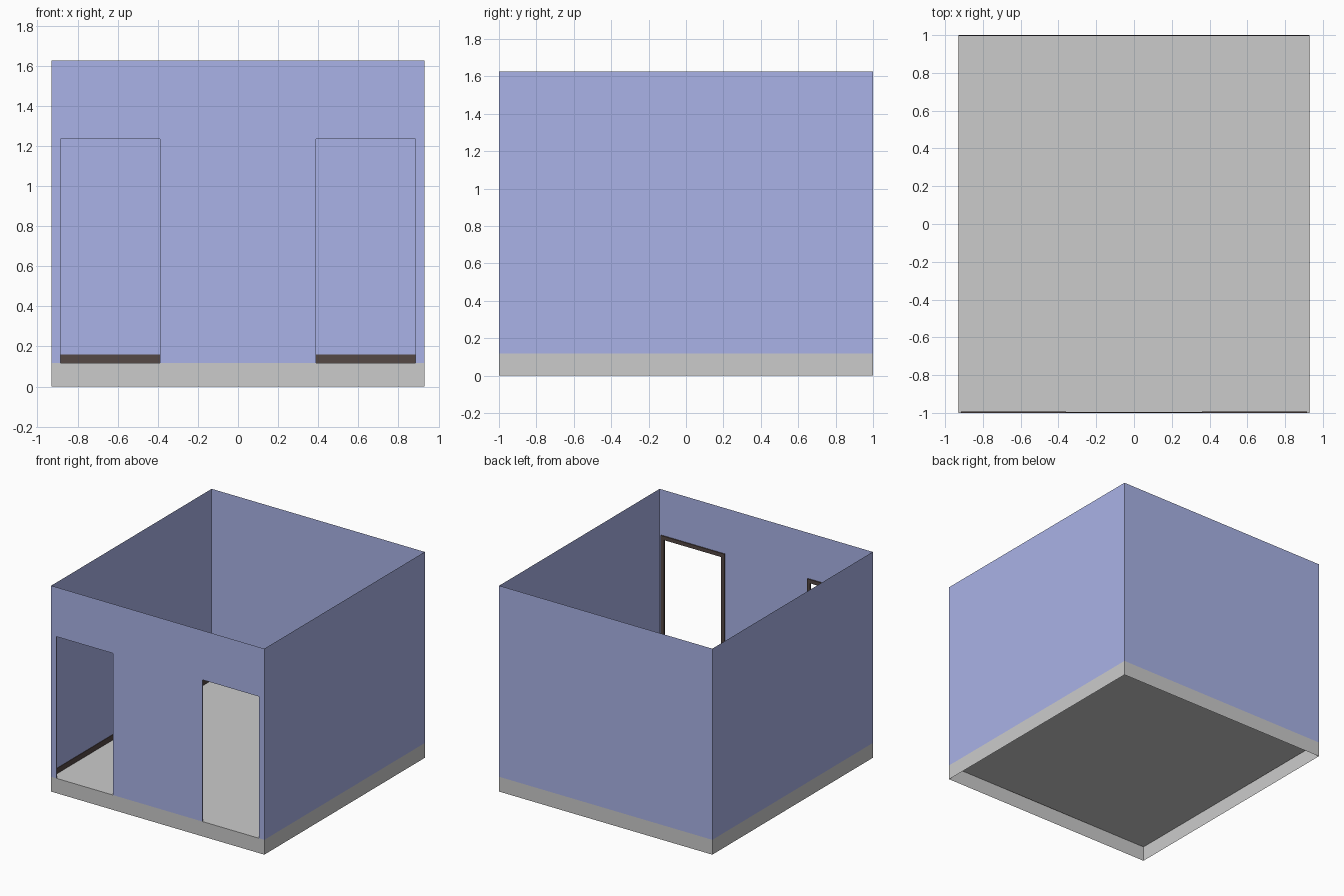
import bpy, bmesh
from mathutils import Vector

if "Cube" in bpy.data.objects:
    bpy.data.objects.remove(bpy.data.objects["Cube"])

X, Y = 0.93, 1.0           # half width, half depth
FLOOR, TOP = 0.117, 1.625  # floor level, wall top
DOOR_IN, DOOR_OUT, DOOR_TOP = 0.39, 0.885, 1.235
TRIM = 0.03                # width of the door frame
THICK = 0.008              # depth of the door frame
BASE_H, BASE_T = 0.042, 0.004


def material(name, rgb):
    m = bpy.data.materials.new(name)
    m.diffuse_color = (*rgb, 1)
    m.use_nodes = True
    m.node_tree.nodes["Principled BSDF"].inputs["Base Color"].default_value = m.diffuse_color
    return m


wall_paint = material("wall_paint", (0.40, 0.45, 0.80))
dark_wood = material("dark_wood", (0.09, 0.065, 0.06))


def finish(name, bm, mat=None):
    me = bpy.data.meshes.new(name)
    bm.to_mesh(me)
    bm.free()
    ob = bpy.data.objects.new(name, me)
    bpy.context.collection.objects.link(ob)
    if mat:
        me.materials.append(mat)
    return ob


def sheet(name, points, mat, depth=None):
    """Flat face through the points, optionally extruded along y."""
    bm = bmesh.new()
    face = bm.faces.new([bm.verts.new(p) for p in points])
    if depth:
        out = bmesh.ops.extrude_face_region(bm, geom=[face], use_keep_orig=True)
        moved = [g for g in out["geom"] if isinstance(g, bmesh.types.BMVert)]
        bmesh.ops.translate(bm, verts=moved, vec=Vector((0, depth, 0)))
        bmesh.ops.recalc_face_normals(bm, faces=bm.faces)
    return finish(name, bm, mat)


def box(name, lo, hi, mat=None, open_bottom=False):
    bm = bmesh.new()
    bmesh.ops.create_cube(bm, size=1)
    lo, hi = Vector(lo), Vector(hi)
    for v in bm.verts:
        v.co = (lo + hi) / 2 + v.co * (hi - lo)
    if open_bottom:
        bmesh.ops.delete(bm, geom=[f for f in bm.faces if f.normal.z < -0.5],
                         context='FACES_ONLY')
    return finish(name, bm, mat)


# Floor with a skirt around it, open underneath
box("floor_base", (-X, -Y, 0), (X, Y, FLOOR), open_bottom=True)

# Paper-thin back and side walls
sheet("back_wall", [(X, Y, FLOOR), (-X, Y, FLOOR), (-X, Y, TOP), (X, Y, TOP)], wall_paint)
sheet("right_wall", [(X, -Y, FLOOR), (X, Y, FLOOR), (X, Y, TOP), (X, -Y, TOP)], wall_paint)
sheet("left_wall", [(-X, Y, FLOOR), (-X, -Y, FLOOR), (-X, -Y, TOP), (-X, Y, TOP)], wall_paint)

# Front wall with two doorways cut out of its outline
half = [(DOOR_IN, FLOOR), (DOOR_IN, DOOR_TOP), (DOOR_OUT, DOOR_TOP),
        (DOOR_OUT, FLOOR), (X, FLOOR), (X, TOP)]
outline = half + [(-x, z) for x, z in reversed(half)]
sheet("front_wall", [(x, -Y, z) for x, z in outline], wall_paint)

# Door frames on the inside of the front wall
for side, s in (("left", -1), ("right", 1)):
    a, b, t = DOOR_IN, DOOR_OUT, TRIM
    frame = [(a - t, FLOOR), (a - t, DOOR_TOP + t), (b + t, DOOR_TOP + t), (b + t, FLOOR),
             (b, FLOOR), (b, DOOR_TOP), (a, DOOR_TOP), (a, FLOOR)]
    sheet(f"{side}_door_frame", [(s * x, -Y + 0.0005, z) for x, z in frame], dark_wood, THICK)
    # Side wall skirting
    xs = sorted((s * (X - 0.0005), s * (X - BASE_T)))
    box(f"{side}_skirting", (xs[0], -Y + 0.001, FLOOR), (xs[1], Y - 0.001, FLOOR + BASE_H), dark_wood)

# Skirting on the back wall and between the doors
box("back_skirting", (-X + BASE_T, Y - BASE_T, FLOOR), (X - BASE_T, Y - 0.0005, FLOOR + BASE_H), dark_wood)
w = DOOR_IN - TRIM
box("front_skirting", (-w, -Y + 0.0005, FLOOR), (w, -Y + BASE_T, FLOOR + BASE_H), dark_wood)
